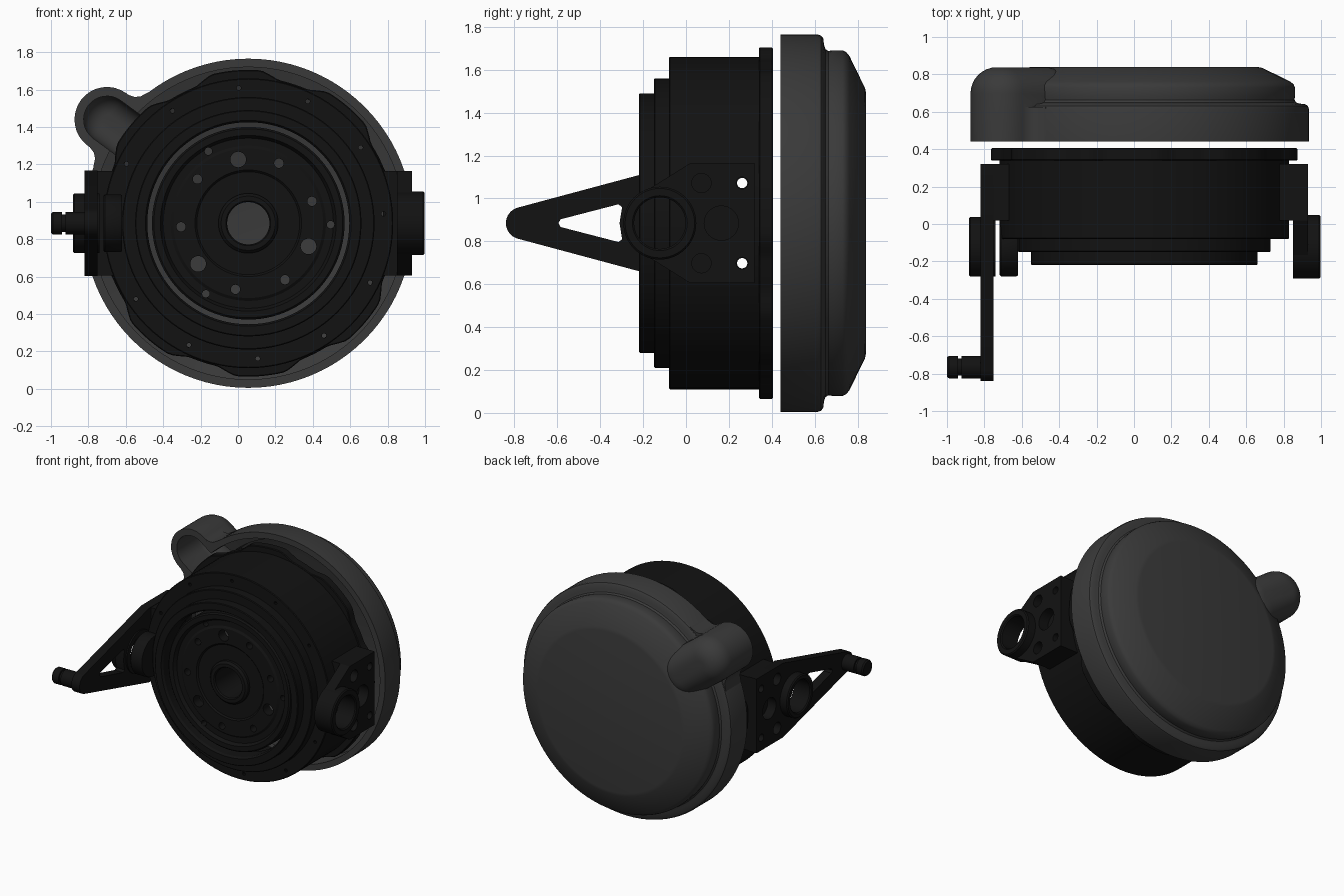
import bpy, bmesh
from math import sin, cos, pi, radians, sqrt

if "Cube" in bpy.data.objects:
    bpy.data.objects.remove(bpy.data.objects["Cube"])

CX, CZ = 0.055, 0.885           # drum axis (runs along y)
HUB_Y = -0.122                  # side hub axis (runs along x)


def material(name, v):
    m = bpy.data.materials.new(name)
    m.diffuse_color = (v, v, v, 1)
    m.use_nodes = True
    m.node_tree.nodes["Principled BSDF"].inputs["Base Color"].default_value = m.diffuse_color
    return m


BLACK = material("black_metal", 0.006)
GREY = material("dark_grey_shell", 0.042)


def skin(name, rings, mat=BLACK, closed=False):
    """Bridge equal-length rings of points; cap the ends unless closed."""
    bm = bmesh.new()
    rows = [[bm.verts.new(p) for p in r] for r in rings]
    n = len(rows[0])
    for i in range(len(rows) if closed else len(rows) - 1):
        a, b = rows[i], rows[(i + 1) % len(rows)]
        for j in range(n):
            k = (j + 1) % n
            bm.faces.new((a[j], a[k], b[k], b[j]))
    if not closed:
        bm.faces.new(rows[0])
        bm.faces.new(rows[-1])
    bmesh.ops.recalc_face_normals(bm, faces=bm.faces)
    me = bpy.data.meshes.new(name)
    bm.to_mesh(me)
    bm.free()
    me.materials.append(mat)
    ob = bpy.data.objects.new(name, me)
    bpy.context.collection.objects.link(ob)
    smooth(ob)
    return ob


def smooth(ob):
    for p in ob.data.polygons:
        p.use_smooth = True
    ob.data.set_sharp_from_angle(angle=radians(32))


def place(axis, a, b, h):
    return (a, h, b) if axis == "Y" else (h, a, b)


def lathe(name, profile, axis="Y", c=(CX, CZ), n=96, mat=BLACK, closed=False, lobe=None):
    """Turn a (radius, height) profile about an axis through c."""
    rings = []
    for r, h in profile:
        ring = []
        for i in range(n):
            t = 2 * pi * i / n
            rr = r + (lobe(t) if lobe and r > 0.76 else 0)
            ring.append(place(axis, c[0] + rr * cos(t), c[1] + rr * sin(t), h))
        rings.append(ring)
    return skin(name, rings, mat, closed)


def prism(name, pts, h0, h1, axis="X", mat=BLACK):
    return skin(name, [[place(axis, a, b, h) for a, b in pts] for h in (h0, h1)], mat)


def rod(r, h0, h1, axis, c, n=24):
    return lathe("cutter", [(r, h0), (r, h1)], axis, c, n)


def boolean(ob, tools, op="DIFFERENCE"):
    for t in tools:
        m = ob.modifiers.new("b", "BOOLEAN")
        m.operation, m.solver, m.object = op, "EXACT", t
        bpy.context.view_layer.update()
        dg = bpy.context.evaluated_depsgraph_get()
        me = bpy.data.meshes.new_from_object(ob.evaluated_get(dg))
        ob.modifiers.clear()
        ob.data = me
    for t in tools:
        bpy.data.objects.remove(t)
    smooth(ob)


def polar(r, deg):
    return (CX + r * cos(radians(deg)), CZ + r * sin(radians(deg)))


# --- rear cover: domed cup with a rounded side bump, hollowed from the front
UX, UZ = -0.806, 0.592          # direction of the bump from the drum axis


def bump_pt(s, w):
    return CX + UX * s - UZ * w, CZ + UZ * s + UX * w


def bump(name, R, y0, top, fillet):
    def outline(r, y):
        pts = []
        for s, a0 in ((0.937, -pi / 2), (0.70, pi / 2)):
            for i in range(17):
                a = a0 + pi * i / 16
                x, z = bump_pt(s + r * cos(a), r * sin(a))
                pts.append((x, y, z))
        return pts
    rings = [outline(R, y0)]
    for i in range(9):
        a = pi / 2 * i / 8
        rings.append(outline(R - fillet * (1 - cos(a)), top - fillet + fillet * sin(a)))
    return skin(name, rings, GREY)


cover = lathe("rear_cover", [
    (0.88, 0.44), (0.88, 0.615), (0.875, 0.63), (0.862, 0.64), (0.83, 0.644),
    (0.812, 0.65), (0.803, 0.664), (0.806, 0.685), (0.806, 0.73), (0.798, 0.747), (0.78, 0.762),
    (0.63, 0.835), (0.605, 0.84)], mat=GREY)
flare = prism("flare", [bump_pt(s, w) for s, w in (
    (0.70, 0.26), (0.842, 0.255), (0.866, 0.205), (0.89, 0.184), (0.93, 0.172),
    (0.93, -0.172), (0.89, -0.184), (0.866, -0.205), (0.842, -0.255), (0.70, -0.26))],
    0.4405, 0.625, "Y", GREY)
boolean(cover, [flare, bump("bump", 0.174, 0.4402, 0.838, 0.14)], "UNION")
cavity = lathe("cavity", [(0.835, 0.40), (0.835, 0.60), (0.765, 0.62), (0.76, 0.72), (0.59, 0.80)], mat=GREY)
boolean(cover, [cavity, bump("bump_cavity", 0.125, 0.39, 0.79, 0.10)])

# --- stepped drum housing
body = lathe("drum_housing", [
    (0.54, -0.205), (0.55, -0.22), (0.60, -0.22), (0.605, -0.215), (0.605, -0.15), (0.67, -0.15),
    (0.675, -0.145), (0.675, -0.08), (0.77, -0.08), (0.775, -0.075), (0.775, 0.36),
    (0.735, 0.36), (0.735, -0.04), (0.64, -0.04), (0.64, -0.10), (0.54, -0.10)], closed=True)
boolean(body, [rod(0.012, -0.3, 0.1, "Y", polar(0.725, 30 * k + 4), 10) for k in range(12)]
        + [rod(0.024, -1.2, 1.2, "X", (0.262, CZ + s * 0.187)) for s in (-1, 1)])


# --- lobed rear flange
def lobes(t):
    d = abs((t - radians(27) + pi / 8) % (pi / 4) - pi / 8)   # distance to nearest dip
    return -0.038 * max(0, min(1, (radians(13) - d) / radians(7)))


lathe("lobed_flange", [(0.735, 0.34), (0.815, 0.34), (0.82, 0.345), (0.82, 0.40), (0.815, 0.405), (0.735, 0.405)],
      n=192, closed=True, lobe=lobes)

# --- spool with ring mouldings and through holes
spool = lathe("spool", [
    (0.113, -0.19), (0.12, -0.20), (0.145, -0.20), (0.16, -0.185), (0.16, -0.165), (0.275, -0.165),
    (0.285, -0.175), (0.40, -0.175), (0.415, -0.165), (0.455, -0.165), (0.47, -0.19),
    (0.505, -0.19), (0.515, -0.18), (0.515, 0.15), (0.485, 0.15), (0.485, -0.10),
    (0.16, -0.10), (0.16, 0.15), (0.113, 0.15)], closed=True)
holes = []
for k in range(3):
    for r, radius, deg in ((0.042, 0.345, 99), (0.025, 0.36, 63), (0.025, 0.36, 139), (0.02, 0.44, 119)):
        holes.append(rod(r, -0.3, 0.3, "Y", polar(radius, deg + 120 * k)))
boolean(spool, holes)


# --- side plates: crank arm on the left, short bracket on the right
def plate_cutters(h0, h1):
    cut = [rod(0.08, h0, h1, "X", (0.165, CZ), 32)]
    for s in (-1, 1):
        cut.append(rod(0.045, h0, h1, "X", (0.072, CZ + s * 0.187)))
        cut.append(rod(0.028, h0, h1, "X", (0.262, CZ + s * 0.187)))
    return cut


arm_pts = [(-0.765 + 0.075 * cos(radians(a)), CZ + 0.075 * sin(radians(a))) for a in range(104, 257, 8)]
arm_pts += [(0.0, CZ - 0.283), (0.32, CZ - 0.283), (0.32, CZ + 0.283), (0.0, CZ + 0.283)]
arm = prism("crank_arm", arm_pts, -0.82, -0.75)
window = prism("window", [(-0.585, CZ - 0.018), (-0.315, CZ - 0.088), (-0.298, CZ - 0.075), (-0.31, CZ),
                          (-0.298, CZ + 0.075), (-0.315, CZ + 0.088), (-0.585, CZ + 0.018),
                          (-0.595, CZ)], -0.9, -0.7)
boolean(arm, [window, rod(0.12, -0.9, -0.7, "X", (HUB_Y, CZ), 48)] + plate_cutters(-0.9, -0.7))

bracket = prism("right_bracket", [(0.32, CZ - 0.28), (0.32, CZ + 0.28), (0.02, CZ + 0.28),
                                  (-0.18, CZ + 0.155), (-0.18, CZ - 0.155), (0.02, CZ - 0.28)], 0.85, 0.93)
boolean(bracket, [rod(0.12, 0.8, 1.0, "X", (HUB_Y, CZ), 48)] + plate_cutters(0.8, 1.0))

# mounting blocks joining each plate to the housing
for name, x0, x1 in (("left_block", -0.665, -0.75), ("right_block", 0.775, 0.85)):
    block = prism(name, [(y, CZ + z) for y, z in ((0.02, -0.28), (0.32, -0.28), (0.32, 0.28), (0.02, 0.28))], x0, x1)
    boolean(block, [rod(0.028, x0 * 0.8, x1 * 1.2, "X", (0.262, CZ + s * 0.187)) for s in (-1, 1)])

# open hub rings on both sides
for name, x0, x1, r in (("left_hub", -0.74, -0.883, 0.16), ("right_hub", 0.85, 0.998, 0.17)):
    e = 0.008 if x1 > 0 else -0.008
    lathe(name, [(0.12, x0), (r, x0), (r, x1 - e), (r - 0.008, x1), (0.128, x1), (0.12, x1 - e)],
          "X", (HUB_Y, CZ), 48, closed=True)
lathe("inner_hub", [(0.15, -0.62), (0.155, -0.63), (0.155, -0.71), (0.145, -0.72)], "X", (HUB_Y - 0.003, CZ), 48)

# --- crank pin with groove
lathe("crank_pin", [(0.06, -0.80), (0.06, -0.922), (0.046, -0.922), (0.046, -0.94), (0.06, -0.94),
                    (0.06, -0.99), (0.052, -1.0)], "X", (-0.765, CZ), 32)
